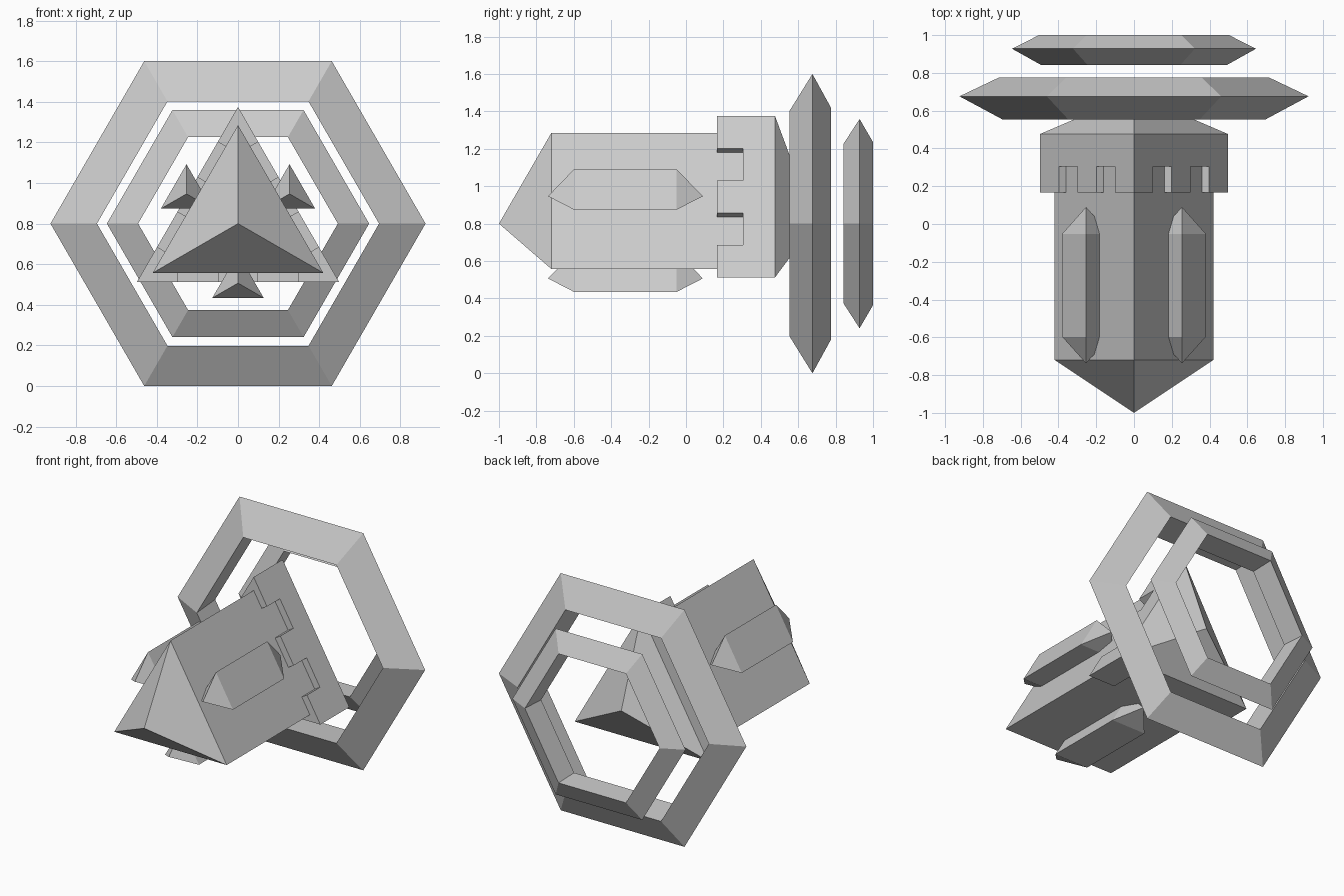
import bpy, bmesh, math
from mathutils import Vector

if "Cube" in bpy.data.objects:
    bpy.data.objects.remove(bpy.data.objects["Cube"])

AXIS_Z = 0.8


def finish(name, bm):
    bmesh.ops.recalc_face_normals(bm, faces=bm.faces)
    mesh = bpy.data.meshes.new(name)
    bm.to_mesh(mesh)
    bm.free()
    obj = bpy.data.objects.new(name, mesh)
    bpy.context.collection.objects.link(obj)
    return obj


def loft(name, sections, sides, start, cx=0, cz=AXIS_Z, closed=False):
    """Join regular polygons (y, radius) along y; radius 0 makes a point."""
    bm = bmesh.new()
    loops = []
    for y, r in sections:
        if r == 0:
            loops.append([bm.verts.new((cx, y, cz))] * sides)
        else:
            loops.append([bm.verts.new((cx + r * math.cos(start + math.tau * i / sides), y,
                                        cz + r * math.sin(start + math.tau * i / sides)))
                          for i in range(sides)])
    pairs = list(zip(loops, loops[1:]))
    if closed:
        pairs.append((loops[-1], loops[0]))
    for a, b in pairs:
        for i in range(sides):
            j = (i + 1) % sides
            bm.faces.new(list(dict.fromkeys((a[i], a[j], b[j], b[i]))))
    if not closed:
        for k in (0, -1):
            if sections[k][1]:
                bm.faces.new(loops[k])
    return finish(name, bm)


def slab(name, outline, y0, y1):
    """Extrude an (x, z) outline along y."""
    bm = bmesh.new()
    face = bm.faces.new([bm.verts.new((p.x, y0, p.y)) for p in outline])
    new = bmesh.ops.extrude_face_region(bm, geom=[face])["geom"]
    bmesh.ops.translate(bm, vec=(0, y1 - y0, 0),
                        verts=[v for v in new if isinstance(v, bmesh.types.BMVert)])
    return finish(name, bm)


UP = math.pi / 2

# Triangular hull with pointed nose
loft("hull", [(-1, 0), (-0.72, 0.485), (0.35, 0.485)], 3, UP)

# Rear collar closing to a rear point
R = 0.575
loft("collar", [(0.305, R), (0.476, R), (0.69, 0)], 3, UP)

# Battlement teeth along the collar's front edge: corners and side centres
corners = [Vector((R * math.cos(UP + math.tau * i / 3), AXIS_Z + R * math.sin(UP + math.tau * i / 3)))
           for i in range(3)]
centre = Vector((0, AXIS_Z))
DEPTH = 0.05
for i in range(3):
    c, nxt, prv = corners[i], corners[(i + 1) % 3], corners[i - 1]
    in_n = (centre - (c + nxt) / 2).normalized() * DEPTH
    in_p = (centre - (c + prv) / 2).normalized() * DEPTH
    a, b = c.lerp(nxt, 0.2), c.lerp(prv, 0.2)
    slab(f"corner_tooth_{i}", [c, a, a + in_n, b + in_p, b], 0.167, 0.306)
    p, q = c.lerp(nxt, 0.4), c.lerp(nxt, 0.6)
    slab(f"side_tooth_{i}", [p, q, q + in_n, p + in_n], 0.167, 0.306)

# Three pods, pointed at both ends, one on each hull side
for i in range(3):
    ang = math.radians(30 + 120 * i)
    loft(f"pod_{i}", [(-0.738, 0), (-0.597, 0.146), (-0.052, 0.146), (0.09, 0)], 3, UP,
         0.293 * math.cos(ang), AXIS_Z + 0.293 * math.sin(ang))

# Hexagonal rings with a ridged outer edge
loft("large_ring", [(0.553, 0.695), (0.676, 0.924), (0.776, 0.714)], 6, 0, closed=True)
loft("small_ring", [(0.842, 0.492), (0.928, 0.646), (1.0, 0.503)], 6, 0, closed=True)
